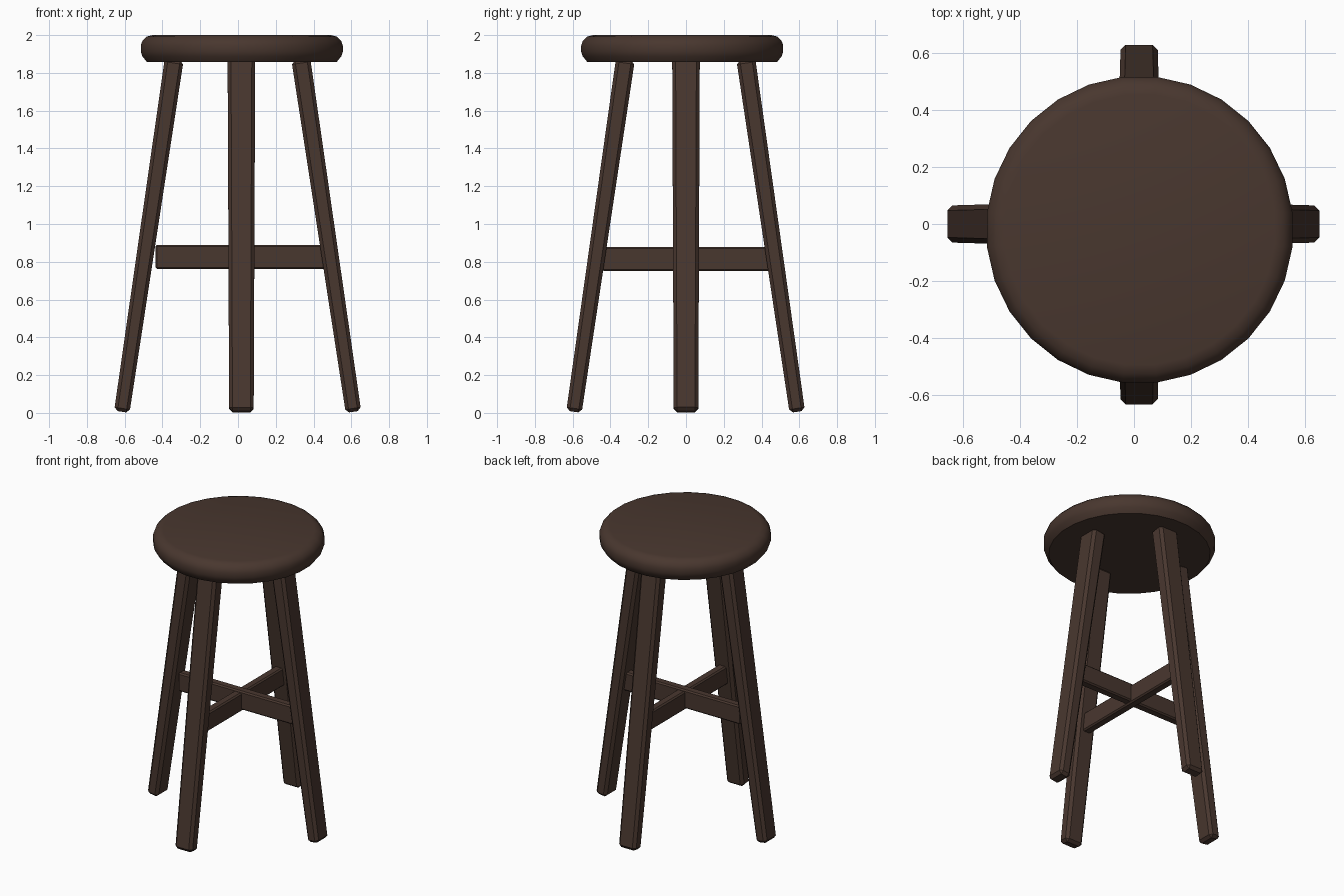
import bpy, bmesh, math
from mathutils import Vector

if "Cube" in bpy.data.objects:
    bpy.data.objects.remove(bpy.data.objects["Cube"])

wood = bpy.data.materials.new("dark brown wood")
wood.diffuse_color = (0.066, 0.038, 0.028, 1)
wood.use_nodes = True
wood.node_tree.nodes["Principled BSDF"].inputs["Base Color"].default_value = wood.diffuse_color


def finish(bm, name):
    bmesh.ops.recalc_face_normals(bm, faces=bm.faces)
    me = bpy.data.meshes.new(name)
    bm.to_mesh(me)
    bm.free()
    me.materials.append(wood)
    ob = bpy.data.objects.new(name, me)
    bpy.context.collection.objects.link(ob)
    return ob


def tapered_bar(name, a, b, out, size_a, size_b, chamfer):
    """Chamfered box from a to b; size = (along out, across)."""
    a, b = Vector(a), Vector(b)
    axis = (b - a).normalized()
    side = axis.cross(Vector(out)).normalized()
    depth = side.cross(axis)
    bm = bmesh.new()
    rings = []
    for p, (d, w) in ((a, size_a), (b, size_b)):
        rings.append([bm.verts.new(p + depth * d / 2 * i + side * w / 2 * j)
                      for i, j in ((-1, -1), (1, -1), (1, 1), (-1, 1))])
    lo, hi = rings
    bm.faces.new(lo)
    bm.faces.new(hi)
    for i in range(4):
        k = (i + 1) % 4
        bm.faces.new((lo[i], lo[k], hi[k], hi[i]))
    bmesh.ops.recalc_face_normals(bm, faces=bm.faces)
    bmesh.ops.bevel(bm, geom=bm.edges[:], offset=chamfer, segments=1,
                    affect='EDGES')
    return finish(bm, name)


# seat: rounded disc turned from a profile
SIDES = 28
profile = [(0.475, 2.0), (0.507, 1.992), (0.530, 1.968), (0.538, 1.945),
           (0.538, 1.912), (0.530, 1.888), (0.505, 1.857)]
bm = bmesh.new()
rings = []
for r, z in profile:
    rings.append([bm.verts.new((0.02 + r * math.cos((i + 0.5) * math.tau / SIDES),
                                -0.02 + r * math.sin((i + 0.5) * math.tau / SIDES), z))
                  for i in range(SIDES)])
bm.faces.new(rings[0])
bm.faces.new(rings[-1])
for up, dn in zip(rings, rings[1:]):
    for i in range(SIDES):
        k = (i + 1) % SIDES
        bm.faces.new((up[i], up[k], dn[k], dn[i]))
seat = finish(bm, "seat")
bpy.context.view_layer.objects.active = seat
seat.select_set(True)
bpy.ops.object.shade_smooth_by_angle(angle=math.radians(35))

# four splayed legs: foot point, top point, outward direction
legs = {
    "left_leg": ((-0.615, 0, 0.006), (-0.338, 0, 1.87), (-1, 0, 0)),
    "right_leg": ((0.611, 0, 0.006), (0.333, 0, 1.87), (1, 0, 0)),
    "front_leg": ((0.018, -0.593, 0.006), (0.018, -0.321, 1.87), (0, -1, 0)),
    "back_leg": ((0.018, 0.589, 0.006), (0.018, 0.317, 1.87), (0, 1, 0)),
}
for name, (foot, top, out) in legs.items():
    tapered_bar(name, foot, top, out, (0.082, 0.13), (0.1, 0.146), 0.018)

# crossed rails between opposite legs
tapered_bar("side_rail", (-0.437, 0, 0.826), (0.46, 0, 0.826), (0, 0, 1),
            (0.128, 0.06), (0.128, 0.06), 0.009)
tapered_bar("front_back_rail", (0.018, -0.445, 0.815), (0.018, 0.445, 0.815),
            (0, 0, 1), (0.128, 0.06), (0.128, 0.06), 0.009)
